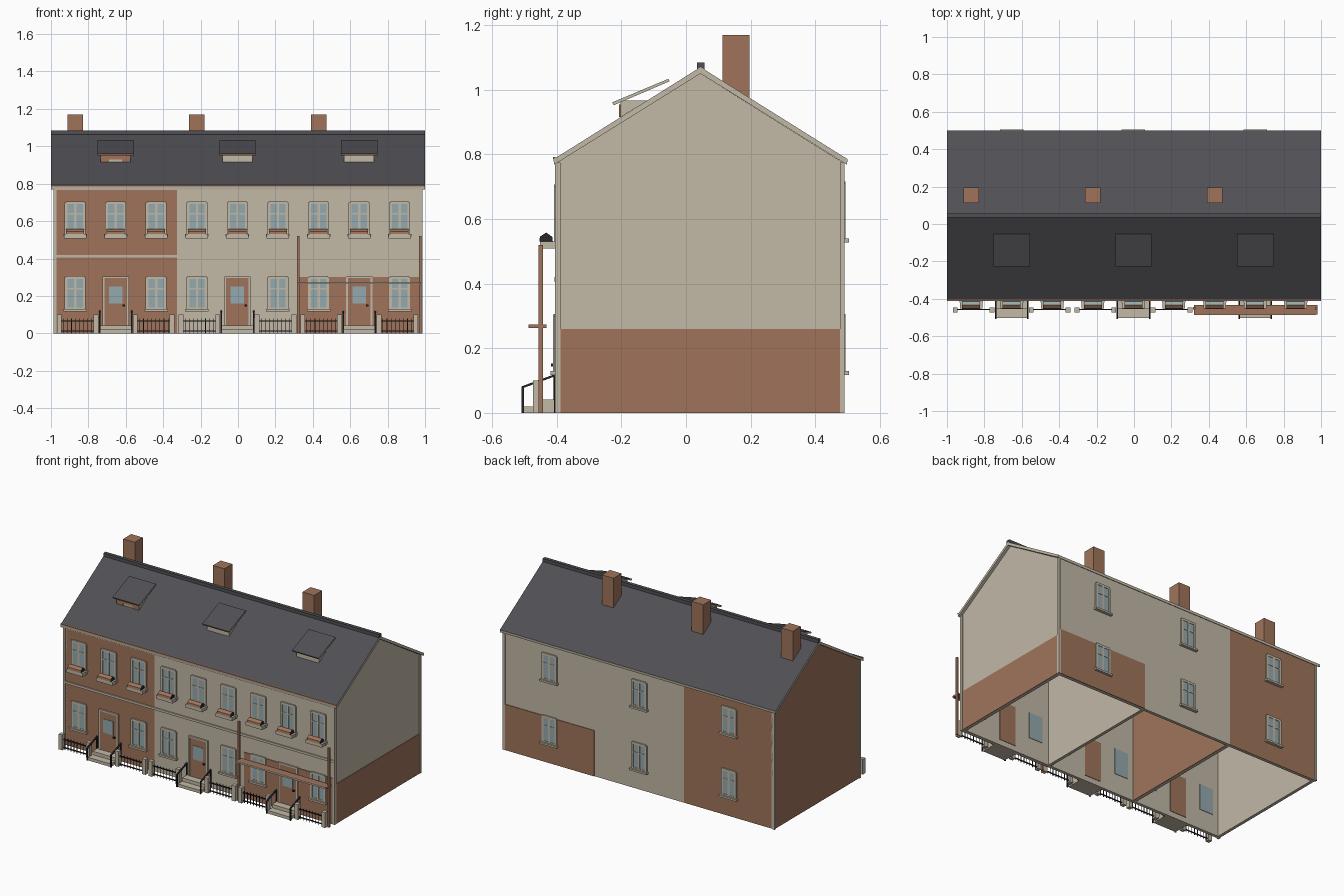
import bpy, bmesh, math
from mathutils import Vector

if "Cube" in bpy.data.objects:
    bpy.data.objects.remove(bpy.data.objects["Cube"])


def material(name, rgb):
    m = bpy.data.materials.new(name)
    m.diffuse_color = (*rgb, 1)
    m.use_nodes = True
    m.node_tree.nodes["Principled BSDF"].inputs["Base Color"].default_value = m.diffuse_color
    return m


CREAM = material("cream_stone", (0.54, 0.48, 0.38))
BRICK = material("red_brick", (0.35, 0.175, 0.105))
SLATE = material("dark_slate", (0.08, 0.08, 0.09))
GLASS = material("blue_glass", (0.30, 0.40, 0.43))
IRON = material("black_iron", (0.02, 0.02, 0.025))

FRONT, BACK, EAVE, RIDGE_Y, RIDGE_Z, T = -0.40, 0.485, 0.775, 0.045, 1.07, 0.02
PARTY = 0.325
DOORS = (-0.654, -0.003, 0.648)
PITCH = 0.2165
parts = {}


def add(name, mat, *boxes):
    """Queue boxes (x0, x1, y0, y1, z0, z1) for one named part."""
    parts.setdefault((name, mat), []).extend(boxes)


def finish(name, bm, mats, rule=None):
    bmesh.ops.recalc_face_normals(bm, faces=bm.faces)
    me = bpy.data.meshes.new(name)
    if rule:
        for f in bm.faces:
            f.material_index = rule(f)
    bm.to_mesh(me)
    bm.free()
    for m in mats:
        me.materials.append(m)
    ob = bpy.data.objects.new(name, me)
    bpy.context.collection.objects.link(ob)
    return ob


def add_box(bm, b):
    v = [bm.verts.new((x, y, z)) for x in b[0:2] for y in b[2:4] for z in b[4:6]]
    for q in ((0, 1, 3, 2), (4, 6, 7, 5), (0, 4, 5, 1), (2, 3, 7, 6), (0, 2, 6, 4), (1, 5, 7, 3)):
        bm.faces.new([v[i] for i in q])


def box_part(name, boxes, mats, rule=None):
    bm = bmesh.new()
    for b in boxes:
        add_box(bm, b)
    return finish(name, bm, mats, rule)


def prism(name, profile, x0, x1, mats, rule=None):
    """Extrude a y-z profile along x."""
    bm = bmesh.new()
    f = bm.faces.new([bm.verts.new((x0, y, z)) for y, z in profile])
    r = bmesh.ops.extrude_face_region(bm, geom=[f])
    bmesh.ops.translate(bm, vec=Vector((x1 - x0, 0, 0)),
                        verts=[g for g in r["geom"] if isinstance(g, bmesh.types.BMVert)])
    return finish(name, bm, mats, rule)


# Front and back walls, brick outside on the left house only
spans = (("left", -0.98, -PARTY, 1), ("middle", -PARTY, PARTY, 0), ("right", PARTY, 0.98, 0))
for side, x0, x1, brick in spans:
    box_part(side + "_front_wall", [(x0, x1, FRONT, FRONT + T, 0, EAVE + 0.005)], [CREAM, BRICK],
             lambda f, b=brick: int(b and f.normal.y < -0.5))
    box_part(side + "_back_wall", [(x0, x1, BACK - T, BACK, 0, EAVE + 0.005)], [CREAM, BRICK],
             lambda f, b=brick: int(b and f.normal.y > 0.5))

# Gable end walls and party walls
gable = [(FRONT, 0), (BACK, 0), (BACK, EAVE), (RIDGE_Y, RIDGE_Z - 0.02), (FRONT, EAVE)]
inner = [(FRONT + T, 0), (BACK - T, 0), (BACK - T, EAVE), (RIDGE_Y, RIDGE_Z - 0.03), (FRONT + T, EAVE)]
prism("left_gable_wall", gable, -0.98, -0.96, [CREAM, BRICK], lambda f: int(f.normal.x < -0.5))
prism("right_gable_wall", gable, 0.96, 0.98, [CREAM])
prism("left_party_wall", inner, -PARTY - 0.01, -PARTY + 0.01, [CREAM])
prism("left_party_wall_lining", inner, -PARTY + 0.01, -PARTY + 0.014, [BRICK])
prism("right_party_wall", inner, PARTY - 0.01, PARTY + 0.01, [CREAM])

# Brick facing on the lower right house
add("brick_base", BRICK,
    (PARTY, 0.98, FRONT - 0.004, FRONT, 0, 0.30),
    (PARTY, 0.98, BACK, BACK + 0.004, 0, 0.30),
    (0.98, 0.984, FRONT + 0.01, BACK - 0.008, 0, 0.26))

# Corner strips, storey band and eaves trim
for x0, x1 in ((-0.986, -0.970), (0.970, 0.986)):
    add("corner_strip", CREAM, (x0, x1, -0.406, -0.388, 0, EAVE), (x0, x1, 0.476, 0.491, 0, EAVE))
add("storey_band", CREAM, (-0.98, 0.98, -0.407, FRONT, 0.405, 0.42))
add("eaves_board", CREAM, (-0.98, 0.98, -0.406, FRONT, 0.765, 0.783))
add("gutter_strip", BRICK, (-1, 1, -0.412, -0.404, 0.785, 0.792))

# Main roof: slate on top, pale verges and underside
roof = [(-0.41, 0.785), (RIDGE_Y, RIDGE_Z), (0.50, 0.785), (0.498, 0.768),
        (RIDGE_Y, RIDGE_Z - 0.02), (-0.408, 0.768)]
prism("roof", roof, -1, 1, [CREAM, SLATE], lambda f: int(f.normal.z > 0.3))
add("ridge_cap", SLATE, (-1, 1, 0.034, 0.057, 1.06, 1.084))

# Chimneys
for x in (-0.87, -0.22, 0.431):
    add("chimney", BRICK, (x - 0.042, x + 0.042, 0.113, 0.196, 0.9, 1.17))

# Dormers with lifted slate covers
for i, x in enumerate(DOORS):
    prism("dormer_body", [(-0.203, 0.915), (-0.203, 0.966), (-0.121, 0.966)], x - 0.08, x + 0.08, [CREAM])
    prism("dormer_cover", [(-0.228, 0.961), (-0.054, 1.034), (-0.051, 1.026), (-0.224, 0.952)],
          x - 0.097, x + 0.097, [CREAM, SLATE, BRICK],
          lambda f: 1 if f.normal.z > 0.5 else 2 if f.normal.y < -0.5 else 0)
    if i == 0:
        add("dormer_panel", BRICK, (x - 0.08, x + 0.08, -0.208, -0.203, 0.93, 0.955),
            (x - 0.08, x - 0.035, -0.208, -0.203, 0.915, 0.93),
            (x + 0.035, x + 0.08, -0.208, -0.203, 0.915, 0.93))


def plate(face, out, x0, x1, z0, z1, depth=0.0):
    """Box standing out from the front (-1) or back (1) wall."""
    w = FRONT if face < 0 else BACK
    a, b = w + face * out, w - face * depth
    return (x0, x1, min(a, b), max(a, b), z0, z1)


def window(x, z, face):
    w, h, t = 0.05, 0.17, 0.009
    add("window_glass", GLASS, plate(face, 0.006, x - w, x + w, z, z + h, T + 0.003))
    bars = [(x - w - 0.006, x - w + t, z, z + h), (x + w - t, x + w + 0.006, z, z + h),
            (x - w, x + w, z + h - t, z + h + 0.006), (x - w, x + w, z, z + t),
            (x - 0.006, x + 0.006, z, z + h), (x - w, x + w, z + 0.105, z + 0.112)]
    add("window_frame", CREAM, *[plate(face, 0.009, *b) for b in bars])
    add("window_sill", CREAM, plate(face, 0.02, x - 0.063, x + 0.063, z - 0.012, z))


# Windows, front planters and rear windows
for d in DOORS:
    for k in (-1, 0, 1):
        x = d + k * PITCH
        window(x, 0.53, -1)
        if k:
            window(x, 0.13, -1)
        add("planter_tray", CREAM, (x - 0.06, x + 0.06, -0.452, FRONT, 0.508, 0.530))
        prism("planter_box", [(-0.454, 0.53), (-0.412, 0.53), (-0.414, 0.545), (-0.433, 0.558), (-0.452, 0.545)],
              x - 0.048, x + 0.048, [BRICK, GLASS, IRON],
              lambda f: 2 if abs(f.normal.x) > 0.5 else 1 if f.normal.z > 0.5 and f.normal.y > 0 else 0)
    for z in (0.13, 0.54):
        window(d, z, 1)

# Doors
for d in DOORS:
    add("door", BRICK, plate(-1, 0.008, d - 0.06, d + 0.06, 0.035, 0.295, T + 0.003))
    add("door_glass", GLASS, plate(-1, 0.011, d - 0.036, d + 0.036, 0.16, 0.25))
    add("door_knob", IRON, plate(-1, 0.018, d + 0.037, d + 0.050, 0.143, 0.153))
    add("door_frame", CREAM, plate(-1, 0.011, d - 0.070, d - 0.060, 0, 0.305),
        plate(-1, 0.011, d + 0.060, d + 0.070, 0, 0.305),
        plate(-1, 0.011, d - 0.060, d + 0.060, 0.295, 0.305))

# Steps with iron handrails
for d in DOORS:
    add("steps", CREAM, (d - 0.083, d + 0.083, -0.502, -0.455, 0, 0.02),
        (d - 0.083, d + 0.083, -0.455, FRONT, 0, 0.042))
    for s in (-1, 1):
        x = d + s * 0.086
        add("handrail_post", IRON, (x - 0.004, x + 0.004, -0.509, -0.501, 0, 0.08),
            (x - 0.004, x + 0.004, -0.408, -0.400, 0, 0.12))
        prism("handrail", [(-0.509, 0.075), (-0.400, 0.115), (-0.400, 0.122), (-0.509, 0.082)],
              x - 0.004, x + 0.004, [IRON])
        # Gate pillar, end pillar and the railing between them
        gate, end = d + s * 0.105, d + s * 0.302
        for p in (gate, end):
            add("fence_pillar", CREAM, (p - 0.013, p + 0.013, -0.474, -0.447, 0, 0.10))
        a, b = sorted((gate, end))
        add("fence_rail", IRON, (a, b, -0.461, -0.455, 0.062, 0.069), (a, b, -0.461, -0.455, 0.010, 0.016))
        for i in range(1, 9):
            x = a + (b - a) * i / 9
            add("fence_spindle", IRON, (x - 0.0015, x + 0.0015, -0.4595, -0.4565, 0, 0.078))

# Tall posts and the shelf beam before the right house
for x in (0.322, 0.974):
    add("porch_post", BRICK, (x - 0.006, x + 0.006, -0.457, -0.443, 0, 0.52))
add("porch_beam", BRICK, (0.322, 0.98, -0.484, -0.432, 0.263, 0.273))
add("porch_beam_edge", CREAM, (0.322, 0.974, -0.487, -0.484, 0.263, 0.273))

for (name, mat), boxes in parts.items():
    box_part(name, boxes, [mat])
